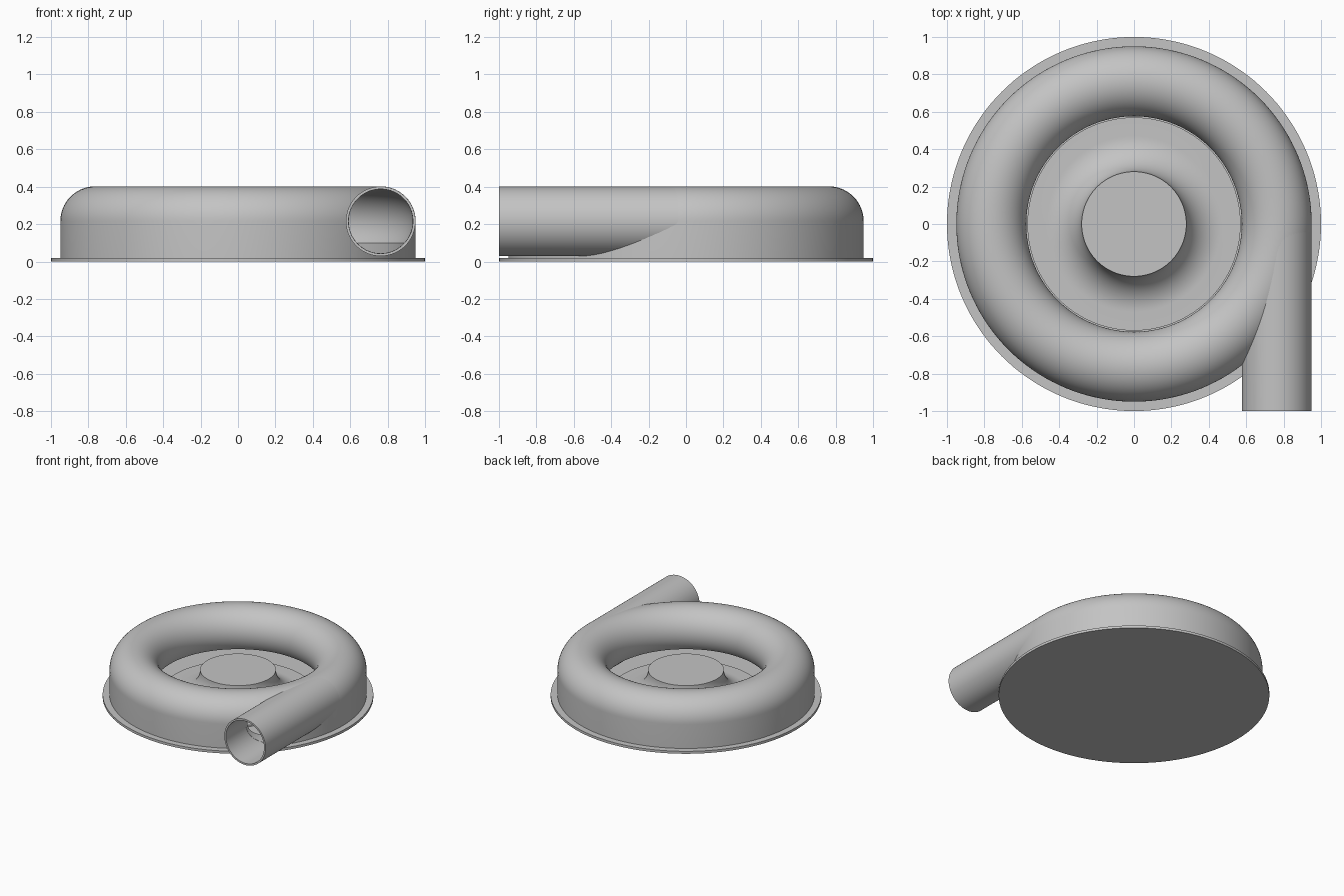
import bpy, bmesh, math
from mathutils import Matrix, Vector

if "Cube" in bpy.data.objects:
    bpy.data.objects.remove(bpy.data.objects["Cube"])

RING, MID = 0.763, 0.215          # tube centre radius and height
TUBE, BORE = 0.187, 0.172         # tube outer and inner radius
FLOOR, LIP = 0.02, 0.10           # plate top and height of the inner lip
STEPS = 144

grey = bpy.data.materials.new("plain_grey")
grey.use_nodes = True
grey.diffuse_color = (0.55, 0.55, 0.55, 1)
grey.node_tree.nodes["Principled BSDF"].inputs["Base Color"].default_value = grey.diffuse_color


def finish(name, bm):
    bmesh.ops.remove_doubles(bm, verts=bm.verts, dist=1e-5)
    bmesh.ops.recalc_face_normals(bm, faces=bm.faces)
    mesh = bpy.data.meshes.new(name)
    bm.to_mesh(mesh)
    bm.free()
    mesh.materials.append(grey)
    obj = bpy.data.objects.new(name, mesh)
    bpy.context.collection.objects.link(obj)
    return obj


def revolve(name, profile, closed):
    """Spin an (r, z) profile around the z axis."""
    bm = bmesh.new()
    verts = [bm.verts.new((r, 0, z)) for r, z in profile]
    edges = [bm.edges.new(p) for p in zip(verts, verts[1:])]
    if closed:
        edges.append(bm.edges.new((verts[-1], verts[0])))
    bmesh.ops.spin(bm, geom=verts + edges, cent=(0, 0, 0), axis=(0, 0, 1),
                   angle=math.tau, steps=STEPS, use_merge=True)
    return finish(name, bm)


def arc(cx, cz, radius, start, end, count=28):
    return [(cx + radius * math.cos(a), cz + radius * math.sin(a))
            for a in (start + (end - start) * i / count for i in range(count + 1))]


def tube(name, radii, y0, y1):
    """Solid rod, or hollow pipe when two radii are given, along y."""
    bm = bmesh.new()
    n = 96
    loops = [[[bm.verts.new((RING + r * math.cos(math.tau * i / n), y,
                             MID + r * math.sin(math.tau * i / n)))
               for i in range(n)] for y in (y0, y1)] for r in radii]

    def bridge(a, b):
        for i in range(n):
            j = (i + 1) % n
            bm.faces.new((a[i], a[j], b[j], b[i]))
    for front, back in loops:
        bridge(front, back)
    for end in (0, 1):
        if len(radii) > 1:
            bridge(loops[0][end], loops[1][end])
        else:
            bm.faces.new(loops[0][end])
    return finish(name, bm)


def cut(obj, cutter):
    mod = obj.modifiers.new("cut", "BOOLEAN")
    mod.operation, mod.solver, mod.object = "DIFFERENCE", "EXACT", cutter
    bpy.context.view_layer.objects.active = obj
    bpy.ops.object.modifier_apply(modifier=mod.name)


# Flat round base plate
base = revolve("base_plate", [(0, 0), (1, 0), (1, FLOOR), (0, FLOOR)], False)

# Central hub with a flared foot
flare = 0.19
hub = revolve("hub", [(0, FLOOR), (0.57, FLOOR), (0.57, FLOOR + 0.01)]
              + arc(0.28 + flare, 0.03 + flare, flare, -math.pi / 2, -math.pi, 20)
              + [(0, 0.03 + flare)], False)

# Ring housing: round top, straight skirt outside, open lip inside
drop_out = math.asin((MID - LIP) / TUBE)
drop_in = math.asin((MID - LIP) / BORE)
inner = arc(RING, MID, BORE, math.pi + drop_in, -drop_in, 40)
housing = revolve("ring_housing", [(RING + TUBE, FLOOR)]
                  + arc(RING, MID, TUBE, 0, math.pi + drop_out, 40)
                  + inner + [(inner[-1][0], FLOOR)], True)

# Straight outlet pipe leaving the ring at a tangent
pipe = tube("outlet_pipe", (TUBE - 0.001, BORE), -1, 0.02)

# Open the pipe and the ring into each other
chamber = revolve("chamber_cutter", inner + [(inner[-1][0], FLOOR), (inner[0][0], FLOOR)], True)
bore = tube("bore_cutter", (BORE - 0.001,), -1.1, 0.02)
cut(housing, bore)
cut(pipe, chamber)
for helper in (chamber, bore):
    bpy.data.objects.remove(helper)

# Smooth shading with crisp edges
bpy.ops.object.select_all(action="DESELECT")
for obj in (base, hub, housing, pipe):
    obj.select_set(True)
bpy.context.view_layer.objects.active = housing
bpy.ops.object.shade_smooth_by_angle(angle=math.radians(30))
